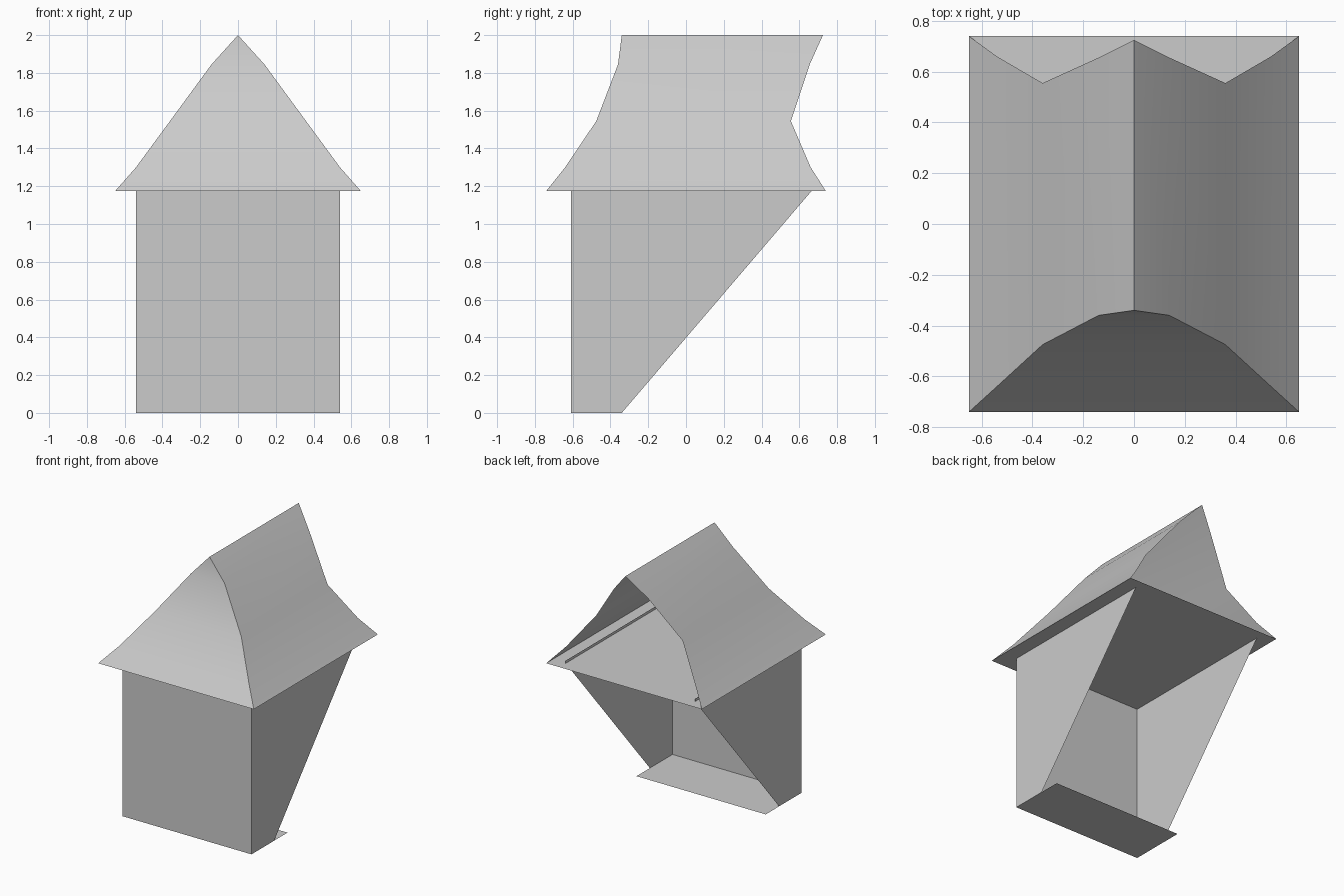
import bpy
import bmesh
import math

cube = bpy.data.objects.get("Cube")
if cube:
    bpy.data.objects.remove(cube, do_unlink=True)

# Single plain grey
grey = bpy.data.materials.new("plain_grey")
grey.use_nodes = True
colour = (0.6, 0.6, 0.6, 1)
grey.diffuse_color = colour
grey.node_tree.nodes["Principled BSDF"].inputs["Base Color"].default_value = colour


def finish(name, bm, smooth=False):
    bmesh.ops.dissolve_degenerate(bm, dist=0.0001, edges=bm.edges)
    mesh = bpy.data.meshes.new(name)
    bm.to_mesh(mesh)
    bm.free()
    mesh.materials.append(grey)
    obj = bpy.data.objects.new(name, mesh)
    bpy.context.collection.objects.link(obj)
    if smooth:
        bpy.ops.object.select_all(action='DESELECT')
        obj.select_set(True)
        bpy.context.view_layer.objects.active = obj
        bpy.ops.object.shade_smooth_by_angle(angle=math.radians(30))
    return obj


def sheet(name, points):
    bm = bmesh.new()
    bm.faces.new([bm.verts.new(p) for p in points])
    return finish(name, bm)


def plate(name, half_x, y0, y1, z):
    return sheet(name, [(-half_x, y0, z), (half_x, y0, z),
                        (half_x, y1, z), (-half_x, y1, z)])


EAVE = 1.175
WALL_X, WALL_Y = 0.54, -0.61

# Flared roof: half width, front y, back y, height, from eave to ridge
rows = [(0.65, -0.74, 0.74, EAVE),
        (0.54, -0.64, 0.66, 1.30),
        (0.36, -0.475, 0.555, 1.545),
        (0.14, -0.36, 0.655, 1.845),
        (0, -0.34, 0.725, 2.0)]
bm = bmesh.new()
loops = [[bm.verts.new(p) for p in ((-x, back, z), (-x, front, z),
                                    (x, front, z), (x, back, z))]
         for x, front, back, z in rows]
for low, high in zip(loops, loops[1:]):
    for i in range(3):
        bm.faces.new((low[i], low[i + 1], high[i + 1], high[i]))
bmesh.ops.remove_doubles(bm, verts=bm.verts, dist=0.0001)
finish("roof", bm, smooth=True)

# Flat ceiling across the eaves and short floor
plate("ceiling", 0.65, -0.74, 0.74, EAVE)
plate("floor", WALL_X, WALL_Y, -0.18, 0)

# Front wall
sheet("front_wall", [(-WALL_X, WALL_Y, 0), (WALL_X, WALL_Y, 0),
                     (WALL_X, WALL_Y, EAVE), (-WALL_X, WALL_Y, EAVE)])

# Side walls with raked back edges, rising just past the ceiling
profile = [(WALL_Y, 0), (-0.34, 0), (0.665, EAVE),
           (0.665, EAVE + 0.02), (WALL_Y, EAVE + 0.02)]
for name, side in (("left_wall", 1), ("right_wall", -1)):
    sheet(name, [(side * WALL_X, y, z) for y, z in profile[::side]])
